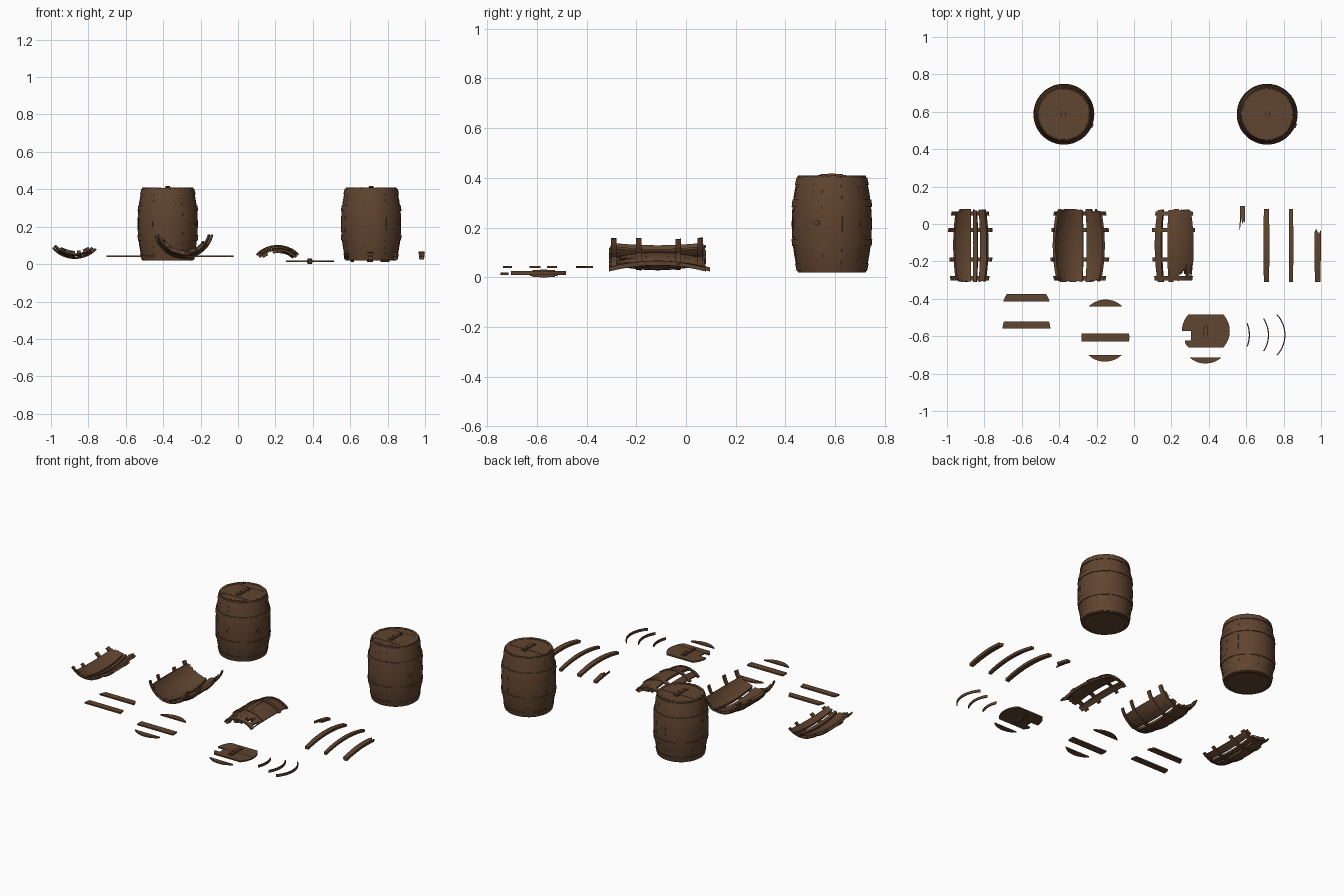
import bpy, bmesh, math, random
from math import sin, cos, radians, sqrt

if "Cube" in bpy.data.objects:
    bpy.data.objects.remove(bpy.data.objects["Cube"])
random.seed(4)

wood = bpy.data.materials.new("dark brown wood")
wood.diffuse_color = (0.118, 0.058, 0.029, 1)
wood.use_nodes = True
wood.node_tree.nodes["Principled BSDF"].inputs["Base Color"].default_value = wood.diffuse_color
HALF = 0.195          # half length of a barrel
LID_R = 0.128


def radius(t):
    return 0.136 + 0.025 * (1 - (t / HALF) ** 2)


# Frames map (radius, angle, distance along axis) to world space
def upright(cx, cy, cz):
    return lambda r, a, t: (cx + r * sin(a), cy - r * cos(a), cz + t)


def bowl(cx, cy, cz):
    return lambda r, a, t: (cx + r * sin(a), cy + t, cz - r * cos(a))


def dome(cx, cy, cz):
    return lambda r, a, t: (cx + r * sin(a), cy + t, cz + r * cos(a))


def finish(bm, name):
    bmesh.ops.recalc_face_normals(bm, faces=bm.faces)
    me = bpy.data.meshes.new(name)
    bm.to_mesh(me)
    bm.free()
    ob = bpy.data.objects.new(name, me)
    bpy.context.collection.objects.link(ob)
    me.materials.append(wood)
    bpy.ops.object.select_all(action='DESELECT')
    ob.select_set(True)
    bpy.context.view_layer.objects.active = ob
    bpy.ops.object.shade_smooth_by_angle(angle=radians(28))
    return ob


def slab(bm, outer, inner):
    """Closed solid between two matching grids of points."""
    o = [[bm.verts.new(p) for p in row] for row in outer]
    n = [[bm.verts.new(p) for p in row] for row in inner]
    h, w = len(o), len(o[0])
    for i in range(h - 1):
        for j in range(w - 1):
            for g in (o, n):
                bm.faces.new((g[i][j], g[i][j+1], g[i+1][j+1], g[i+1][j]))
        for j in (0, w - 1):
            bm.faces.new((o[i][j], o[i+1][j], n[i+1][j], n[i][j]))
    for i in (0, h - 1):
        for j in range(w - 1):
            bm.faces.new((o[i][j], o[i][j+1], n[i][j+1], n[i][j]))


def stave(bm, f, a0, a1, t0=-HALF, t1=HALF, jag0=0.0, jag1=0.0):
    """One curved stave; angles in degrees, jag splinters its ends."""
    cols, rows, lift = 5, 11, random.uniform(-0.0012, 0.0012)
    e0 = [t0 + random.random() * jag0 for _ in range(cols)]
    e1 = [t1 - random.random() * jag1 for _ in range(cols)]
    out, inn = [], []
    for i in range(rows):
        k = i / (rows - 1)
        ts = [e0[j] * (1 - k) + e1[j] * k for j in range(cols)]
        an = [radians(a0 + (a1 - a0) * j / (cols - 1)) for j in range(cols)]
        out.append([f(radius(t) + lift, a, t) for a, t in zip(an, ts)])
        inn.append([f(radius(t) - 0.017, a, t) for a, t in zip(an, ts)])
    slab(bm, out, inn)


def hoop(bm, f, a0, a1, t, width=0.024, lift=0.005, depth=0.004):
    n = max(8, int(abs(a1 - a0) / 6))
    an = [radians(a0 + (a1 - a0) * i / n) for i in range(n + 1)]
    ts = [t - width / 2, t + width / 2]
    slab(bm, [[f(radius(s) + lift, a, s) for s in ts] for a in an],
         [[f(radius(s) - depth, a, s) for s in ts] for a in an])


def lid_strip(bm, cx, cy, y0, y1, z0, z1, xmin=-1.0):
    """Part of a round lid between two chords, optionally cut short at left."""
    n = 10
    ys = [y0 + (y1 - y0) * i / n for i in range(n + 1)]
    hw = [max(0.002, sqrt(max(0, LID_R ** 2 - y * y))) for y in ys]
    grid = lambda z: [[(cx + max(xmin, -w), cy + y, z), (cx + w, cy + y, z)]
                      for y, w in zip(ys, hw)]
    slab(bm, grid(z1), grid(z0))


def box(bm, x, y, z0, z1, wx, wy):
    g = lambda z: [[(x + i * wx, y + j * wy, z) for i in (-1, 1)] for j in (-1, 1)]
    slab(bm, g(z1), g(z0))


def handle(name, x, y, z, s=1):
    """Flat grip with two end blocks; s gives the side it stands on."""
    bm = bmesh.new()
    for d in (-0.043, 0.043):
        box(bm, x, y + d, z, z + s * 0.007, 0.014, 0.013)
    box(bm, x, y, z, z + s * 0.010, 0.008, 0.045)
    box(bm, x, y, z, z + s * 0.012, 0.012, 0.015)
    finish(bm, name)


HOOPS = (-0.175, -0.075, 0.083, 0.172)

# Two whole barrels
for side, cx in (("left", -0.375), ("right", 0.712)):
    cy, cz = 0.587, 0.215
    f = upright(cx, cy, cz)
    bm = bmesh.new()
    for i in range(24):
        stave(bm, f, i * 15, i * 15 + 15, jag1=0.003)
    finish(bm, side + "_barrel_staves")
    bm = bmesh.new()
    for t in HOOPS:
        hoop(bm, f, 0, 360, t, 0.03, 0.004)
    finish(bm, side + "_barrel_hoops")
    for part, z in (("top_lid", 0.395), ("bottom_lid", 0.025)):
        bm = bmesh.new()
        for y0, y1, d in ((-0.128, -0.075, 0), (-0.075, 0.03, 0.002),
                          (0.03, 0.075, 0), (0.075, 0.128, 0.001)):
            lid_strip(bm, cx, cy, y0, y1, z, z + 0.010 + d)
        finish(bm, side + "_barrel_" + part)
    handle(side + "_barrel_handle", cx, cy, 0.405)
    bpy.data.objects[side + "_barrel_handle"].scale.z = 1
    # bung on the side of the barrel
    bm = bmesh.new()
    ring = [radians(30 * i) for i in range(13)]
    slab(bm, [[f(0.168, radians(68) + q * 0.07 * cos(a), 0.005 + q * 0.011 * sin(a))
               for q in (0.02, 1)] for a in ring],
         [[f(0.15, radians(68) + q * 0.07 * cos(a), 0.005 + q * 0.011 * sin(a))
           for q in (0.02, 1)] for a in ring])
    finish(bm, side + "_barrel_bung")

# Broken wall pieces: frame, hoop reach, staves as (a0, a1, t0, t1, jag0, jag1)
L = HALF
walls = {
    "small_wall_piece": (bowl(-0.872, -0.115, 0.19), -50, 48, [
        (-36, -24, -L, L, .02, .02), (-24, -12, -L, L, 0, 0), (-12, 0, -L, L, .01, 0),
        (5, 14, -L, L, 0, .01), (20, 36, -L, L, .01, .01)]),
    "large_wall_piece": (bowl(-0.290, -0.115, 0.192), -76, 78, [
        (-64, -52, -L, L, .03, .02), (-52, -38, -L, L, 0, .01), (-38, -24, -L, L, .01, 0),
        (-24, -9, -L, L, 0, 0), (-9, 7, -L, L, .01, .01), (15, 29, -L, L, 0, 0),
        (29, 43, -L, L, .01, .02), (43, 57, -L, L, .03, .02)]),
    "arched_wall_piece": (dome(0.212, -0.115, -0.06), -48, 46, [
        (-39, -25, -L, L, 0, .01), (-12, 0, -L, L, 0, .01), (0, 12, -L, L, .01, 0),
        (12, 26, -.18, L, .09, .01), (26, 42, -.17, L, .08, .01)]),
}
for name, (f, a0, a1, parts) in walls.items():
    bm = bmesh.new()
    for p in parts:
        stave(bm, f, *p)
    finish(bm, name + "_staves")
    bm = bmesh.new()
    for t in HOOPS:
        hoop(bm, f, a0 + random.uniform(0, 7), a1 - random.uniform(0, 7), t, 0.022, 0.004, 0.006)
    finish(bm, name + "_hoops")

# Loose staves: x, y centre, half angle, ends, splintering
for i, (x, cy, ha, t0, t1, j0, j1) in enumerate((
        (0.580, -0.098, 5.5, 0.065, L, 0.07, 0.0), (0.708, -0.115, 5.7, -L, L, 0, 0),
        (0.840, -0.115, 4.3, -L, L, 0, 0), (0.982, -0.115, 6.0, -L, 0.115, 0, 0.06))):
    bm = bmesh.new()
    stave(bm, dome(x, cy, -0.095), -ha, ha, t0, t1, j0, j1)
    finish(bm, "loose_stave_%d" % (i + 1))

# Loose lid planks: centre x, centre y, chord range, bottom height
for i, (x, y, y0, y1, z) in enumerate((
        (-0.575, -0.448, 0.033, 0.073, 0.037), (-0.575, -0.565, 0.005, 0.045, 0.037),
        (-0.152, -0.532, 0.090, 0.1275, 0.037), (-0.153, -0.607, -0.022, 0.022, 0.037),
        (-0.155, -0.608, -0.1275, -0.092, 0.037), (0.382, -0.618, -0.1275, -0.097, 0.010))):
    bm = bmesh.new()
    lid_strip(bm, x, y, y0, y1, z, z + 0.009)
    finish(bm, "loose_lid_plank_%d" % (i + 1))

# Broken lid with a notch in its left edge and a grip on both faces
bm = bmesh.new()
lid_strip(bm, 0.384, -0.572, 0.0, 0.088, 0.011, 0.020)
lid_strip(bm, 0.384, -0.572, -0.05, 0.0, 0.011, 0.019, -0.08)
lid_strip(bm, 0.384, -0.572, -0.088, -0.05, 0.011, 0.020, -0.112)
finish(bm, "broken_lid")
handle("broken_lid_top_handle", 0.384, -0.572, 0.019)
handle("broken_lid_bottom_handle", 0.384, -0.572, 0.012, -1)

# Loose hoop pieces lying flat
for i, (xmax, ha) in enumerate(((0.620, 23), (0.722, 33), (0.810, 43))):
    bm = bmesh.new()
    hoop(bm, upright(xmax - 0.162, -0.593, 0.018), 90 - ha, 90 + ha, 0, 0.016, 0.001, 0.005)
    finish(bm, "loose_hoop_piece_%d" % (i + 1))
